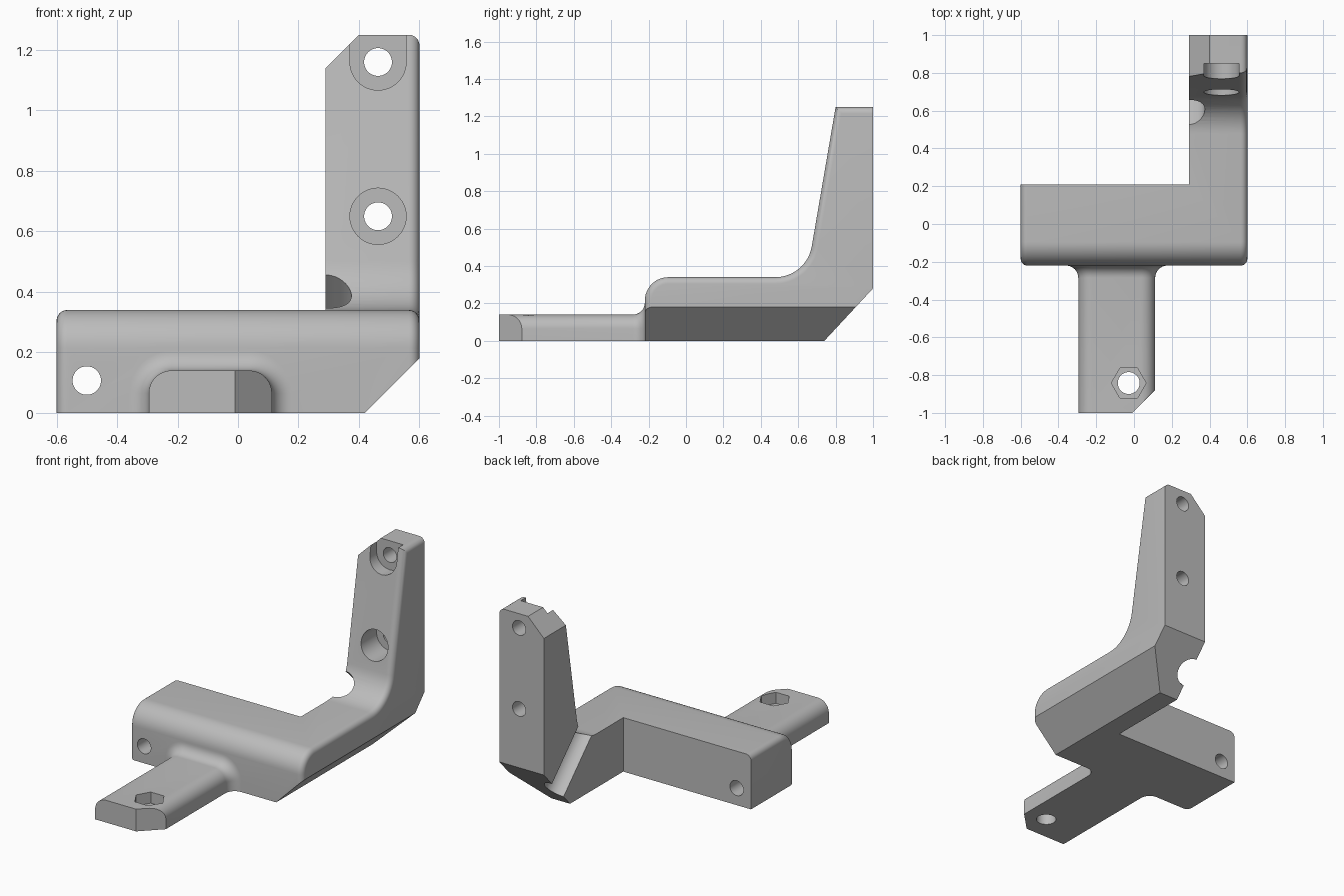
import bpy, bmesh, math
from mathutils import Vector, Matrix

cube = bpy.data.objects.get("Cube")
if cube:
    bpy.data.objects.remove(cube, do_unlink=True)

grey = bpy.data.materials.new("plain_grey")
grey.use_nodes = True
COLOUR = (0.5, 0.5, 0.5, 1)
grey.diffuse_color = COLOUR
grey.node_tree.nodes["Principled BSDF"].inputs["Base Color"].default_value = COLOUR


def arc(cx, cy, r, start, end, n=12):
    angles = [math.radians(start + (end - start) * i / n) for i in range(n + 1)]
    return [(cx + r * math.cos(a), cy + r * math.sin(a)) for a in angles]


def circle(cx, cy, r, n=48):
    return arc(cx, cy, r, 0, 360, n)[:-1]


def place(axis, p, d):
    """Put a 2D profile point at distance d along an axis."""
    u, v = p
    return {"X": (d, u, v), "Y": (u, d, v), "Z": (u, v, d)}[axis]


def loft(name, axis, sections):
    """Skin a list of (distance, profile) sections and cap both ends."""
    bm = bmesh.new()
    rings = [[bm.verts.new(place(axis, p, d)) for p in prof] for d, prof in sections]
    for a, b in zip(rings, rings[1:]):
        for i in range(len(a)):
            j = (i + 1) % len(a)
            bm.faces.new((a[i], a[j], b[j], b[i]))
    bm.faces.new(rings[0])
    bm.faces.new(rings[-1])
    bmesh.ops.recalc_face_normals(bm, faces=bm.faces)
    mesh = bpy.data.meshes.new(name)
    bm.to_mesh(mesh)
    bm.free()
    mesh.materials.append(grey)
    ob = bpy.data.objects.new(name, mesh)
    bpy.context.collection.objects.link(ob)
    return ob


def prism(name, axis, profile, a, b):
    return loft(name, axis, [(a, profile), (b, profile)])


def combine(target, tool, operation="DIFFERENCE"):
    mod = target.modifiers.new(tool.name, "BOOLEAN")
    mod.operation, mod.solver, mod.object = operation, "EXACT", tool
    bpy.context.view_layer.objects.active = target
    bpy.ops.object.modifier_apply(modifier=mod.name)
    bpy.data.objects.remove(tool, do_unlink=True)


# Crossbar and upright arm share one side profile
side = ([(-0.22, 0)] + arc(-0.095, 0.215, 0.125, 180, 90)
        + arc(0.478, 0.537, 0.197, -90, -10)
        + [(0.8, 1.25), (1, 1.25), (1, 0.28), (0.74, 0)])
bracket = prism("bracket", "X", side, -0.6, 0.6)

# Rounded rims along the front and top of both ends
bm = bmesh.new()
bm.from_mesh(bracket.data)
rim = []
for e in bm.edges:
    a, b = (v.co for v in e.verts)
    mid = (a + b) / 2
    on_end = abs(a.x - b.x) < 1e-4
    if on_end and mid.y < 0.95 and (mid.z > 0.2 or mid.y < -0.2):
        rim.append(e)
bmesh.ops.bevel(bm, geom=rim, offset=0.035, segments=6, profile=0.5, affect="EDGES")
bm.to_mesh(bracket.data)
bm.free()

# Space beside the arm, lower side chamfer and top corner chamfer
combine(bracket, prism("arm_clearance", "Z", [(-1, 0.21), (0.29, 0.21), (0.29, 1.5), (-1, 1.5)], -0.5, 2))
combine(bracket, prism("side_chamfer", "Y", [(0.32, -0.1), (0.8, -0.1), (0.8, 0.38)], -1, 2))
combine(bracket, prism("top_chamfer", "Y", [(0.19, 1.04), (0.5, 1.35), (0.19, 1.35)], 0.3, 2))


# Front tongue, flaring into the crossbar with a fillet
def tongue_section(grow):
    left, right, top, r = -0.295 - grow, 0.112 + grow, 0.14 + grow, 0.075 + grow
    return ([(left, 0)] + arc(left + r, top - r, r, 180, 90)
            + arc(right - r, top - r, r, 90, 0) + [(right, 0)])


F = 0.065
sections = [(-1, tongue_section(0))]
for i in range(9):
    t = math.radians(90 * i / 8)
    sections.append((-0.22 - F + F * math.sin(t), tongue_section(F * (1 - math.cos(t)))))
sections.append((-0.15, tongue_section(F)))
tongue = loft("tongue", "Y", sections)
combine(tongue, prism("tongue_chamfer", "Z", [(-0.11, -1.1), (0.21, -1.1), (0.21, -0.78)], -0.5, 0.5))
combine(tongue, prism("bolt_hole", "Z", circle(-0.028, -0.842, 0.058), -0.5, 0.5))
combine(tongue, prism("nut_pocket", "Z", circle(-0.028, -0.842, 0.092, 6), 0.07, 0.5))
combine(bracket, tongue, "UNION")

# Crossbar hole, arm screw holes and their counterbores
combine(bracket, prism("bar_hole", "Y", circle(-0.5, 0.107, 0.047), -1, 1))
ARM_X, BORE = 0.463, 0.093
for z in (0.65, 1.16):
    combine(bracket, prism("screw_hole", "Y", circle(ARM_X, z, 0.046), 0.3, 2))
combine(bracket, prism("counterbore", "Y", circle(ARM_X, 0.65, BORE), 0.4, 0.85))
slot = arc(ARM_X, 1.16, BORE, 180, 360, 24) + [(ARM_X + BORE, 1.5), (ARM_X - BORE, 1.5)]
combine(bracket, prism("open_counterbore", "Y", slot, 0.4, 0.85))

# Diagonal half-round groove through the inner corner of the arm
groove = prism("groove", "Z", circle(0, 0, 0.085), -0.5, 0.5)
groove.data.transform(Matrix.Translation(Vector((0.29, 0.727, 0.266))) @ Matrix.Rotation(math.radians(45), 4, "X"))
combine(bracket, groove)

# Smooth curved areas, crisp corners
bpy.ops.object.select_all(action="DESELECT")
bracket.select_set(True)
bpy.context.view_layer.objects.active = bracket
bpy.ops.object.shade_smooth_by_angle(angle=math.radians(30))
